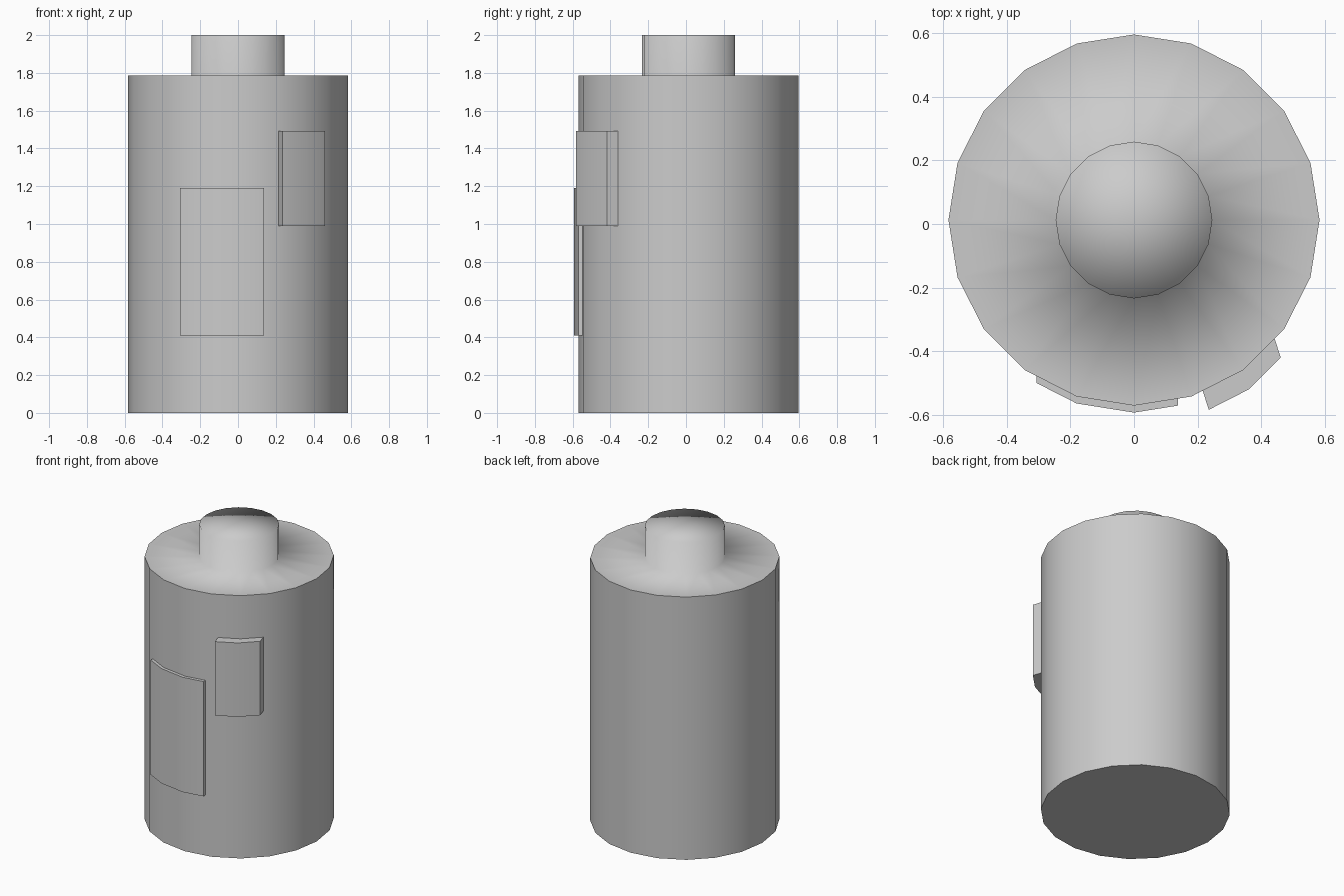
import bpy, bmesh
from math import cos, sin, tau

if "Cube" in bpy.data.objects:
    bpy.data.objects.remove(bpy.data.objects["Cube"])

SIDES, R, CY, TOP = 20, 0.5825, 0.0125, 1.785


def ring(r, i):
    a = tau * i / SIDES
    return r * cos(a), CY + r * sin(a)


def finish(bm, name):
    bmesh.ops.recalc_face_normals(bm, faces=bm.faces)
    me = bpy.data.meshes.new(name)
    bm.to_mesh(me)
    bm.free()
    ob = bpy.data.objects.new(name, me)
    bpy.context.collection.objects.link(ob)
    return ob


# Bottle: body, shoulder and neck as one revolved surface
bm = bmesh.new()
rings = [[bm.verts.new((*ring(r, i), z)) for i in range(SIDES)]
         for r, z in ((R, 0), (R, TOP), (0.246, TOP), (0.246, 2.0))]
for lo, hi in zip(rings, rings[1:]):
    for i in range(SIDES):
        j = (i + 1) % SIDES
        bm.faces.new((lo[i], lo[j], hi[j], hi[i]))
bm.faces.new(rings[0][::-1])
# Neck cap fans to a centre point so its soft shading is even
tip = bm.verts.new((0, CY, 2.0))
for i in range(SIDES):
    bm.faces.new((rings[3][i], rings[3][(i + 1) % SIDES], tip))
for f in bm.faces:
    f.smooth = True
# Only the two body rims stay sharp
for loop in rings[:2]:
    for i in range(SIDES):
        bm.edges.get((loop[i], loop[(i + 1) % SIDES])).smooth = False
finish(bm, "bottle")


def wall_point(i, t):
    """Point part way along body side i."""
    (x0, y0), (x1, y1) = ring(R, i), ring(R, i + 1)
    return x0 + (x1 - x0) * t, y0 + (y1 - y0) * t


def plate(name, path, push, z0, z1):
    """Raised panel: body-wall path pushed outward, open at the back."""
    bm = bmesh.new()
    inner = [[bm.verts.new((x, y, z)) for x, y in path] for z in (z0, z1)]
    outer = [[bm.verts.new((x + push[0], y + push[1], z)) for x, y in path]
             for z in (z0, z1)]
    for k in range(len(path) - 1):
        for a, b in ((outer[0], outer[1]), (inner[0], outer[0]), (outer[1], inner[1])):
            bm.faces.new((a[k], a[k + 1], b[k + 1], b[k]))
    for k in (0, -1):
        bm.faces.new((inner[0][k], outer[0][k], outer[1][k], inner[1][k]))
    ob = finish(bm, name)
    ob.data.shade_smooth()
    ob.data.set_sharp_from_angle(angle=0.6)


# Thin front label and thicker side panel
plate("front_label",
      [wall_point(13, 0.22), ring(R, 14), ring(R, 15), wall_point(15, 0.77)],
      (0, -0.022), 0.41, 1.19)
plate("side_panel",
      [wall_point(16, 0.22), ring(R, 17), wall_point(17, 0.77)],
      (0.019, -0.06), 0.99, 1.492)
